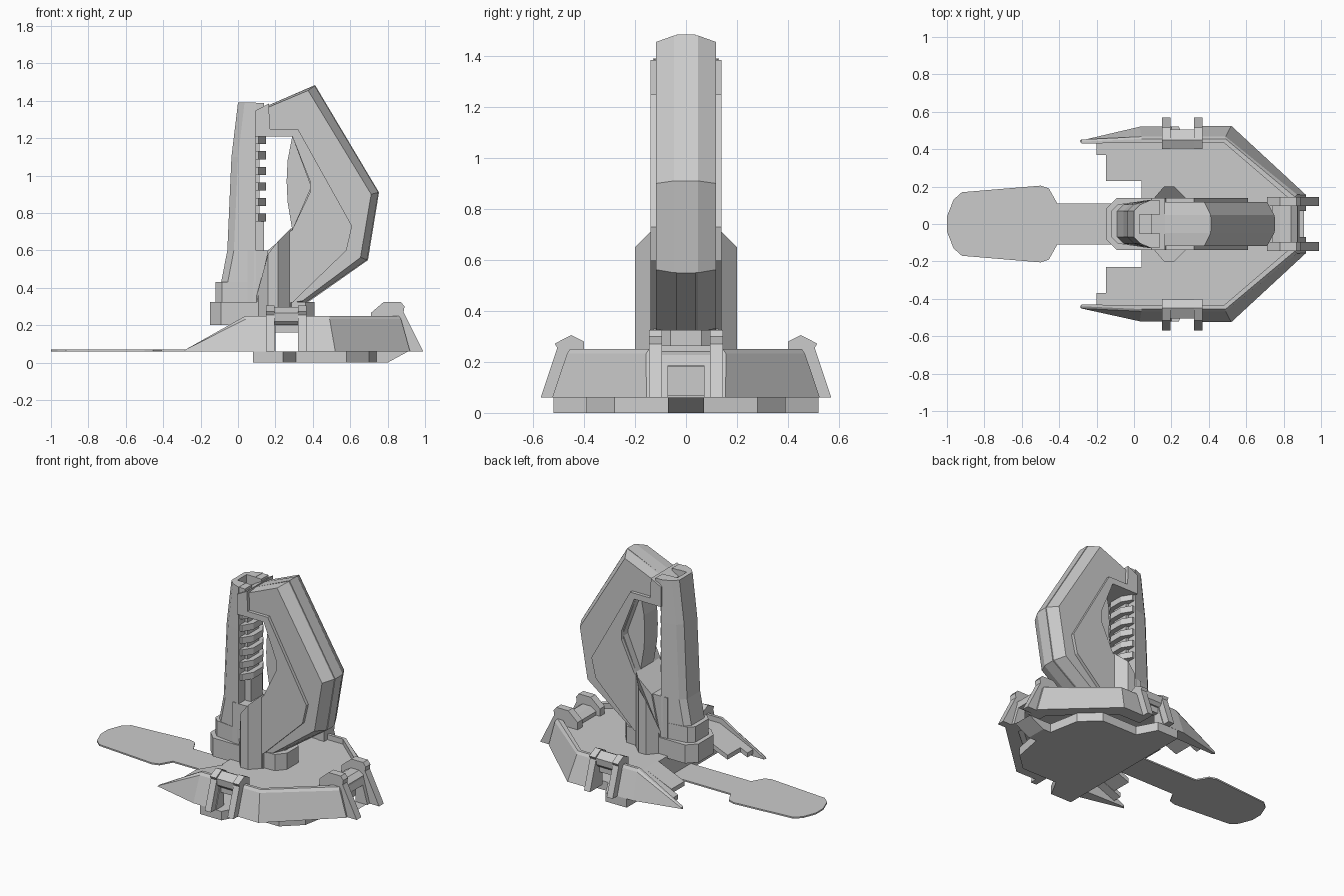
import bpy, bmesh

if "Cube" in bpy.data.objects:
    bpy.data.objects.remove(bpy.data.objects["Cube"])


def loft(name, rings):
    """Solid through equal-length rings of 3D points, capped at both ends."""
    bm = bmesh.new()
    vs = [[bm.verts.new(p) for p in r] for r in rings]
    n = len(rings[0])
    for a, b in zip(vs, vs[1:]):
        for i in range(n):
            j = (i + 1) % n
            bm.faces.new((a[i], a[j], b[j], b[i]))
    bm.faces.new(vs[0])
    bm.faces.new(vs[-1])
    bmesh.ops.recalc_face_normals(bm, faces=bm.faces)
    me = bpy.data.meshes.new(name)
    bm.to_mesh(me)
    bm.free()
    ob = bpy.data.objects.new(name, me)
    bpy.context.collection.objects.link(ob)
    return ob


def along_y(name, layers):
    return loft(name, [[(x, y, z) for x, z in poly] for y, poly in layers])


def along_x(name, x0, x1, poly):
    return loft(name, [[(x, y, z) for y, z in poly] for x in (x0, x1)])


def plan(name, half, z0, z1):
    """Upright prism from a half outline (y > 0) mirrored across y."""
    full = half + [(x, -y) for x, y in reversed(half)]
    return loft(name, [[(x, y, z) for x, y in full] for z in (z0, z1)])


def box(name, x0, x1, y0, y1, z0, z1):
    sq = [(x0, y0), (x1, y0), (x1, y1), (x0, y1)]
    return loft(name, [[(x, y, z) for x, y in sq] for z in (z0, z1)])


def cut(ob, cutter):
    cutter.hide_render = True
    m = ob.modifiers.new("cut", 'BOOLEAN')
    m.object = cutter
    m.solver = 'EXACT'
    bpy.context.view_layer.objects.active = ob
    bpy.ops.object.modifier_apply(modifier=m.name)
    bpy.data.objects.remove(cutter)


# Foot plate with side feet and a sloped rear foot
plan("foot_plate", [(.08, .52), (.24, .52), (.31, .39), (.58, .39), (.70, .28), (.74, .07)], 0, .06)
along_y("rear_foot", [(y, [(.70, 0), (.80, 0), (.91, .06), (.70, .06)]) for y in (-.07, .07)])

# Sloping rim wall: (outer bottom, outer top, inner) per corner, plus top height
stations = [((-.29, .445), (-.28, .44), (-.28, .43), .07),
            ((.03, .52), (.04, .455), (.04, .435), .25),
            ((.52, .525), (.49, .455), (.48, .435), .25),
            ((.92, .155), (.86, .145), (.83, .135), .25)]
rings = []
for s in (1, -1):
    half = []
    for (bx, by), (tx, ty), (ix, iy), top in stations:
        sh = top - .018 * (top > .1)
        half.append([(bx, s * by, .06), (tx + .012 * (tx > .8), s * (ty + .012), sh), (tx, s * ty, top),
                     (ix, s * iy, top), (ix, s * iy, .06)])
    rings += half if s == 1 else half[::-1]
wall = loft("rim_wall", rings)
cut(wall, box("side_window_cutter", .2, .32, -1, 1, 0, .2))
cut(wall, box("rear_window_cutter", .6, 1.2, -.07, .07, 0, .185))

# Deck, entry ramps and front closing wall
plan("deck", [(.04, .23), (.15, .23), (.15, .44), (.485, .44), (.835, .137)], .18, .215)
box("front_closing_wall", .04, .07, -.23, .23, .06, .2)
for s, side in ((1, "left"), (-1, "right")):
    for n, x0, a, b in (("inner", -.15, .23, .37), ("outer", -.2, .37, .44)):
        z = .06 + (x0 + .29) * .5
        along_y(f"{side}_{n}_ramp", [(s * y, [(x0, z - .03), (x0, z), (.05, .215), (.15, .215), (.15, .18), (.05, .18)])
                                     for y in (a, b)])

# Flat tongue walkway
plan("tongue", [(-1, .04), (-.965, .13), (-.92, .17), (-.5, .205), (-.455, .19), (-.41, .11), (.1, .11)], .06, .07)

# Side clips
for s, side in ((1, "left"), (-1, "right")):
    leg = [(s * y, z) for y, z in [(.57, .06), (.505, .255), (.515, .272), (.45, .305), (.40, .28),
                                   (.40, .2), (.45, .2), (.515, .06)]]
    bar = [(s * y, z) for y, z in [(.50, .22), (.505, .265), (.45, .298), (.405, .275), (.405, .2), (.48, .2)]]
    for x in (.15, .32):
        along_x(f"{side}_clip_leg", x, x + .045, leg)
    along_x(f"{side}_clip_bar", .19, .33, bar)
    box(f"{side}_clip_lintel", .2, .32, s * .43, s * .47, .16, .22)

# Rear clip
leg = [(.99, .06), (.885, .27), (.89, .30), (.87, .325), (.78, .325), (.71, .265), (.71, .2), (.84, .2), (.92, .06)]
for y in (-.145, .095):
    along_y("rear_clip_leg", [(y, leg), (y + .05, leg)])
along_y("rear_clip_bar", [(y, [(.87, .19), (.875, .24), (.84, .265), (.78, .265), (.74, .24), (.74, .2)])
                          for y in (-.1, .1)])

# Tower base
plan("tower_base", [(-.15, .08), (-.09, .14), (.28, .14)], .2, .325)
plan("tower_base_rear", [(.27, .125), (.36, .12), (.41, .06)], .2, .325)

# Front pillar: front edge x per height, tapering in plan toward the front
rings = []
for z, f in ((.32, -.12), (.43, -.12), (.43, -.09), (.6, -.057), (1.1, -.035), (1.39, 0)):
    half = [(f, .07), (f + .035, .105), (.095, .13)]
    rings.append([(x, y, z) for x, y in half + [(x, -y) for x, y in reversed(half)]])
pillar = loft("front_pillar", rings)
cut(pillar, box("top_groove_cutter", .03, .3, -.05, .05, 1.33, 1.5))
for s in (-1, 1):
    box("pillar_top_lug", .08, .14, s * .05, s * .125, 1.34, 1.388)
# Flared root joining the pillar to the arch
along_y("pillar_root", [(y, [(.05, .32), (.30, .32), (.30, .71), (.16, .6), (.05, .6)]) for y in (-.128, .128)])

# Toothed core strip
box("core_strip", .08, .115, -.06, .06, .75, 1.22)
box("core_foot", .08, .14, -.06, .06, .55, .76)
for i in range(6):
    z = .755 + i * .083
    plan("tooth", [(.085, .115), (.11, .115), (.15, .05)], z, z + .043)

# Arched back body: chamfered shell, thin centre ridge, raised side panel
inner = [(.09, 1.21), (.29, 1.21), (.39, .94), (.29, .71), (.28, .32)]
shell = [(.09, 1.345)] + inner + [(.36, .32), (.69, .55), (.75, .91), (.41, 1.48)]
inset = [(.09, 1.335)] + inner + [(.345, .33), (.655, .562), (.712, .9), (.375, 1.455)]
along_y("arch_shell", [(-.118, inset), (-.048, shell), (.048, shell), (.118, inset)])
ridge = [(.15, 1.37)] + inner + [(.368, .318), (.695, .548), (.754, .91), (.412, 1.484)]
along_y("arch_ridge", [(-.038, ridge), (.038, ridge)])
panel = [(.09, 1.345), (.09, 1.21), (.29, 1.21), (.385, .97), (.385, .91), (.29, .71), (.16, .6), (.10, .32),
         (.29, .32), (.58, .6), (.61, .73), (.32, 1.25), (.17, 1.25), (.165, 1.385)]
along_y("arch_side_panel", [(-.14, panel), (.14, panel)])
# Recessed flat web inside the arch opening
web = [(.29, 1.21), (.265, 1.08), (.26, .97), (.265, .86), (.29, .71), (.40, .9), (.40, .98)]
along_y("arch_web", [(-.07, web), (.07, web)])

# Slant-topped buttresses beside the tower
for s, side in ((1, "left"), (-1, "right")):
    foot = [(.10, .13, .36), (.16, .20, .58), (.215, .20, .65), (.285, .13, .72)]
    loft(f"{side}_buttress", [[(x, s * y, .2) for x, y, z in foot], [(x, s * y, z) for x, y, z in foot]])
